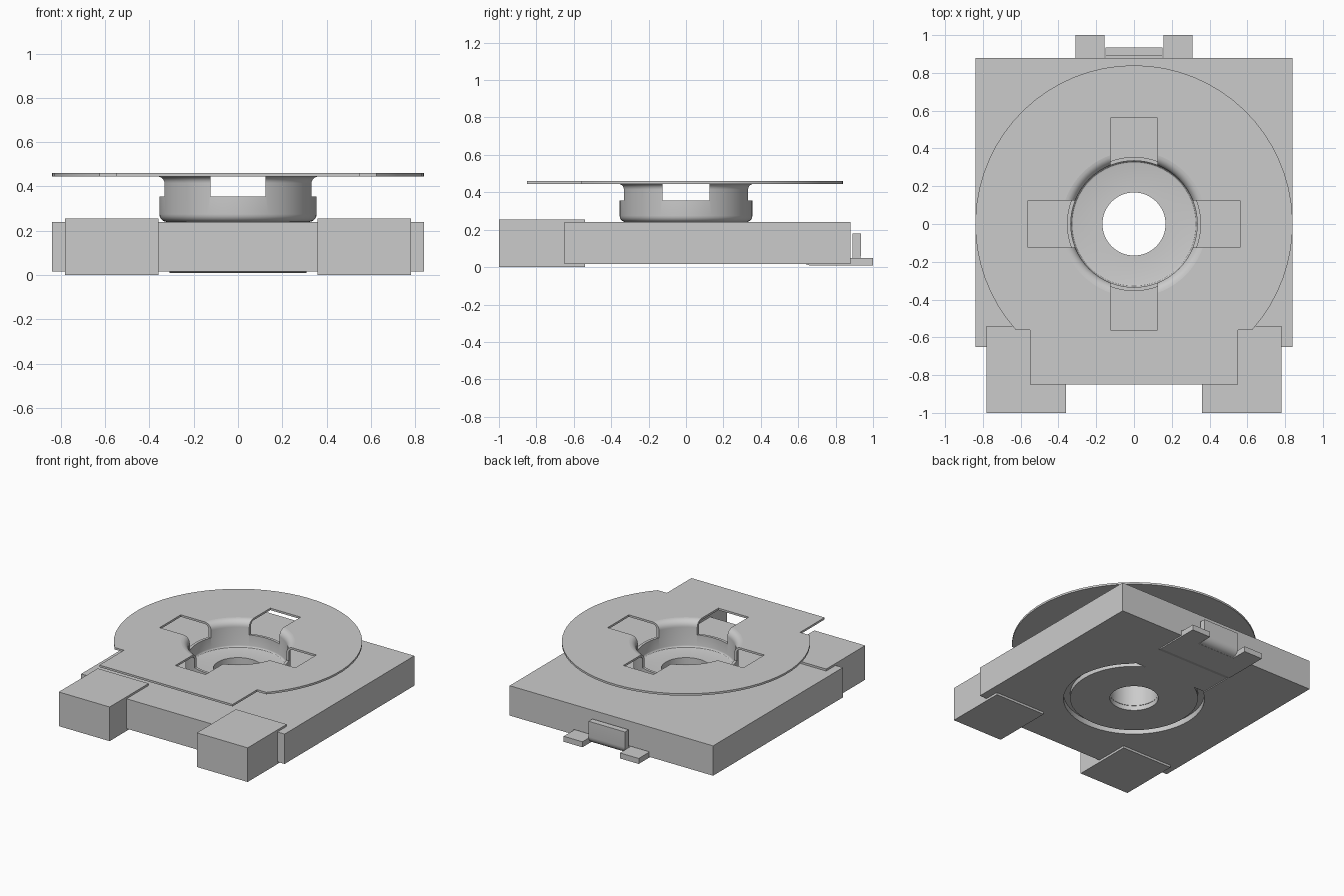
import bpy, bmesh, math

if "Cube" in bpy.data.objects:
    bpy.data.objects.remove(bpy.data.objects["Cube"])

GREY = (0.6, 0.6, 0.6, 1)
mat = bpy.data.materials.new("light grey")
mat.use_nodes = True
mat.diffuse_color = GREY
mat.node_tree.nodes["Principled BSDF"].inputs["Base Color"].default_value = GREY


def finish(name, bm):
    bmesh.ops.recalc_face_normals(bm, faces=bm.faces)
    me = bpy.data.meshes.new(name)
    bm.to_mesh(me)
    bm.free()
    me.materials.append(mat)
    ob = bpy.data.objects.new(name, me)
    bpy.context.collection.objects.link(ob)
    return ob


def prism(name, pts, lo, hi, axis="z"):
    """Extrude an outline: (x, y) along z, or (y, z) along x."""
    place = (lambda a, b, c: (a, b, c)) if axis == "z" else (lambda a, b, c: (c, a, b))
    bm = bmesh.new()
    low = [bm.verts.new(place(a, b, lo)) for a, b in pts]
    high = [bm.verts.new(place(a, b, hi)) for a, b in pts]
    bm.faces.new(low)
    bm.faces.new(high)
    n = len(pts)
    for i in range(n):
        j = (i + 1) % n
        bm.faces.new((low[i], low[j], high[j], high[i]))
    return finish(name, bm)


def box(name, x0, x1, y0, y1, z0, z1):
    return prism(name, [(x0, y0), (x1, y0), (x1, y1), (x0, y1)], z0, z1)


def arc(r, a0, a1, n, cx=0, cy=0):
    return [(cx + r * math.cos(math.radians(a0 + (a1 - a0) * i / n)),
             cy + r * math.sin(math.radians(a0 + (a1 - a0) * i / n))) for i in range(n + 1)]


def cylinder(name, r, z0, z1, n=64):
    return prism(name, arc(r, 0, 360, n)[:-1], z0, z1)


def lathe(name, profile, n=64):
    """Spin a closed (radius, z) profile round the z axis."""
    bm = bmesh.new()
    rings = [[bm.verts.new((r * math.cos(2 * math.pi * k / n), r * math.sin(2 * math.pi * k / n), z))
              for r, z in profile] for k in range(n)]
    m = len(profile)
    for k in range(n):
        a, b = rings[k], rings[(k + 1) % n]
        for i in range(m):
            j = (i + 1) % m
            bm.faces.new((a[i], b[i], b[j], a[j]))
    return finish(name, bm)


def select(ob):
    bpy.ops.object.select_all(action="DESELECT")
    ob.select_set(True)
    bpy.context.view_layer.objects.active = ob


def boolean(ob, cutter, op="DIFFERENCE"):
    select(ob)
    mod = ob.modifiers.new("cut", "BOOLEAN")
    mod.operation = op
    mod.solver = "EXACT"
    mod.object = cutter
    bpy.ops.object.modifier_apply(modifier=mod.name)
    bpy.data.objects.remove(cutter)


def smooth(ob):
    select(ob)
    bpy.ops.object.shade_smooth_by_angle(angle=math.radians(30))


# Housing: stepped slab, bored through, with a keyhole recess underneath
half = [(0.36, -0.8), (0.36, -0.65), (0.84, -0.65), (0.84, 0.88)]
housing = prism("housing", half + [(-x, y) for x, y in reversed(half)], 0.017, 0.24)
boolean(housing, cylinder("bore", 0.167, -0.1, 0.5))
boolean(housing, cylinder("round_recess", 0.485, -0.1, 0.06))
boolean(housing, box("neck_recess", -0.312, 0.312, 0.3, 1.0, -0.1, 0.055))
smooth(housing)

# Front terminals wrapping the housing edge
for side, x0 in (("right", -0.78), ("left", 0.36)):
    box(side + "_terminal", x0, x0 + 0.42, -1.0, -0.54, 0.0, 0.255)

# Bottom contact: round washer with a stepped neck leading to the back
washer = cylinder("contact_washer", 0.44, 0.022, 0.058)
boolean(washer, cylinder("washer_hole", 0.167, -0.1, 0.5))
smooth(washer)
neck = [(0.38, 0.022), (0.62, 0.022), (0.66, 0.009), (0.88, 0.009), (0.88, 0.05), (0.38, 0.05)]
prism("contact_neck", neck, -0.31, 0.31, "x")

# Back prongs and the tab bent up between them
for side, x0 in (("right", -0.31), ("left", 0.155)):
    box(side + "_back_prong", x0, x0 + 0.155, 0.88, 1.0, 0.009, 0.05)
tab = ([(0.87, 0.01)] + arc(0.055, -90, 0, 6, 0.88, 0.065)
       + [(0.935, 0.18), (0.89, 0.18), (0.89, 0.05), (0.87, 0.05)])
smooth(prism("back_tab", tab, -0.15, 0.15, "x"))

# Rotor cup: floor with hole, rounded lower edge, flared rim
cup_profile = ([(0.167, 0.24)]
               + arc(0.035, -90, 0, 5, 0.32, 0.275)
               + arc(0.03, 180, 90, 5, 0.385, 0.415)
               + [(0.385, 0.46)]
               + arc(0.05, 90, 180, 6, 0.385, 0.41)
               + arc(0.015, 0, -90, 3, 0.32, 0.275)
               + [(0.167, 0.26)])
cup = lathe("rotor_cup", cup_profile)

# Rotor plate: disc with a straight pointer tab at the front
edge = math.degrees(math.asin(0.56 / 0.84))
outline = arc(0.84, -edge, 180 + edge, 48) + [(-0.55, -0.56), (-0.55, -0.85), (0.55, -0.85), (0.55, -0.56)]
plate = prism("rotor_plate", outline, 0.445, 0.46)
boolean(plate, cylinder("plate_hole", 0.385, 0.3, 0.6))

# Four driver slots through the plate and cup wall
for part in (cup, plate):
    boolean(part, box("slot_x", -0.56, 0.56, -0.125, 0.125, 0.355, 0.6))
    boolean(part, box("slot_y", -0.125, 0.125, -0.56, 0.56, 0.355, 0.6))
    smooth(part)
